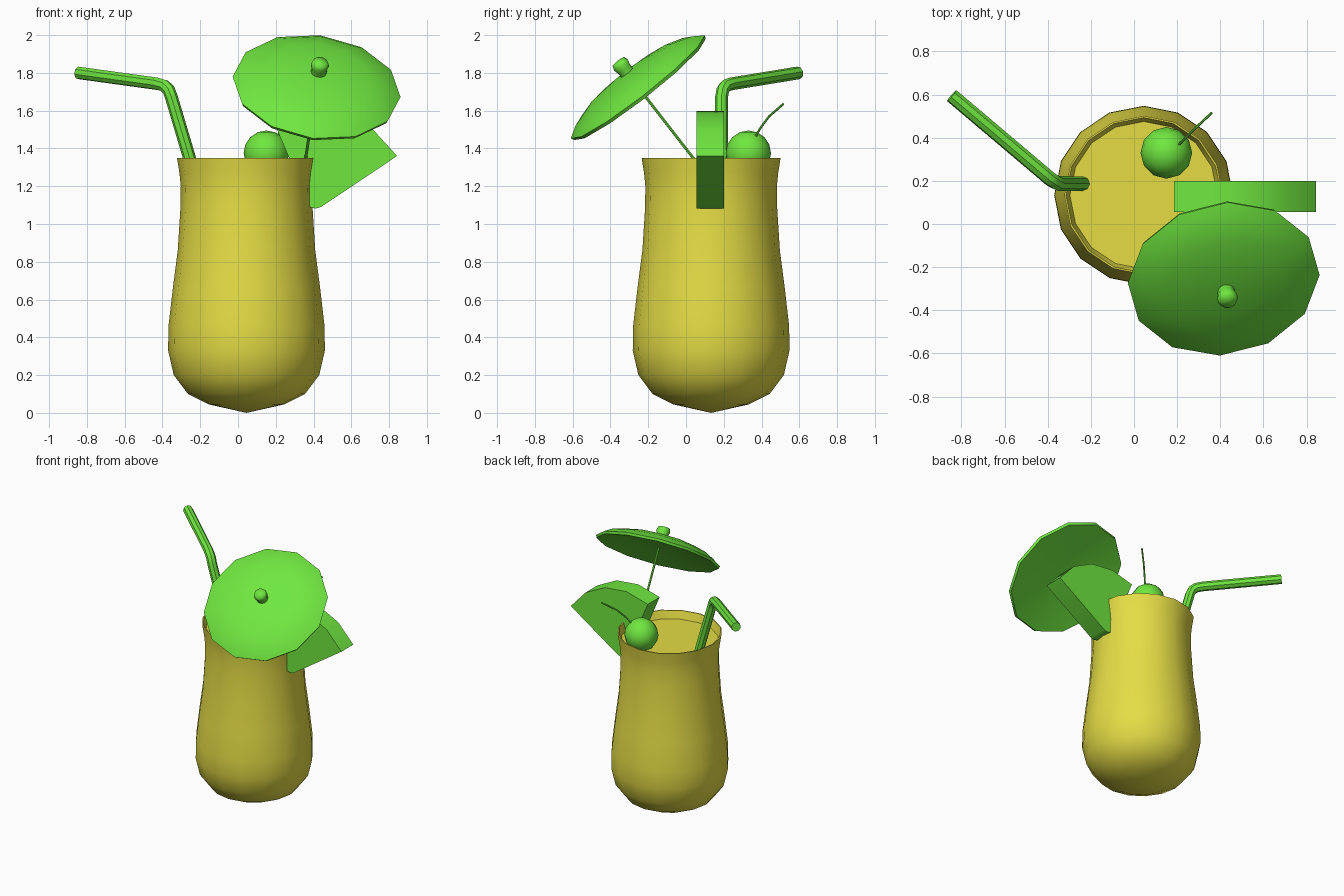
import bpy, math
from math import radians, cos, sin
from mathutils import Vector

if "Cube" in bpy.data.objects:
    bpy.data.objects.remove(bpy.data.objects["Cube"])


def material(name, rgb):
    m = bpy.data.materials.new(name)
    m.diffuse_color = (*rgb, 1)
    m.use_nodes = True
    m.node_tree.nodes["Principled BSDF"].inputs["Base Color"].default_value = m.diffuse_color
    return m


YELLOW = material("yellow", (0.78, 0.72, 0.06))
GREEN = material("green", (0.16, 0.80, 0.05))


def finish(ob, mat, angle=40):
    ob.data.materials.clear()
    ob.data.materials.append(mat)
    bpy.ops.object.select_all(action='DESELECT')
    ob.select_set(True)
    bpy.context.view_layer.objects.active = ob
    if ob.type == 'CURVE':
        bpy.ops.object.convert(target='MESH')
    bpy.ops.object.shade_smooth_by_angle(angle=radians(angle))
    return bpy.context.object


def add_mesh(name, verts, faces, mat, angle=40):
    me = bpy.data.meshes.new(name)
    me.from_pydata(verts, [], faces)
    ob = bpy.data.objects.new(name, me)
    bpy.context.collection.objects.link(ob)
    return finish(ob, mat, angle)


def lathe(name, profile, sides, origin, axis, mat, angle=40):
    """Revolve (radius, height) points that start and end on the axis."""
    rot = Vector((0, 0, 1)).rotation_difference(Vector(axis))
    place = lambda x, y, z: rot @ Vector((x, y, z)) + Vector(origin)
    rings = profile[1:-1]
    verts = [place(r * cos(math.tau * k / sides), r * sin(math.tau * k / sides), h)
             for r, h in rings for k in range(sides)]
    first, last = len(verts), len(verts) + 1
    verts += [place(0, 0, profile[0][1]), place(0, 0, profile[-1][1])]
    faces = []
    top = (len(rings) - 1) * sides
    for k in range(sides):
        n = (k + 1) % sides
        faces.append((first, n, k))
        for i in range(0, top, sides):
            faces.append((i + k, i + n, i + sides + n, i + sides + k))
        faces.append((top + k, top + n, last))
    return add_mesh(name, verts, faces, mat, angle)


def tube(name, points, radius, mat, res=2):
    cu = bpy.data.curves.new(name, 'CURVE')
    cu.dimensions = '3D'
    cu.bevel_depth = radius
    cu.bevel_resolution = res
    cu.use_fill_caps = True
    sp = cu.splines.new('POLY')
    sp.points.add(len(points) - 1)
    for p, co in zip(sp.points, points):
        p.co = (*co, 1)
    ob = bpy.data.objects.new(name, cu)
    bpy.context.collection.objects.link(ob)
    return finish(ob, mat)


# Glass with the drink surface just below its rim
glass = [(0, 0), (0.20, 0.045), (0.31, 0.10), (0.385, 0.20), (0.415, 0.33),
         (0.413, 0.46), (0.39, 0.66), (0.364, 0.86), (0.35, 1.08),
         (0.348, 1.20), (0.355, 1.27), (0.368, 1.35), (0.36, 1.35),
         (0.342, 1.29), (0, 1.29)]
lathe("glass", glass, 16, (0.045, 0.133, 0), (0, 0, 1), YELLOW)

# Bent drinking straw
tube("straw", [(-0.235, 0.187, 1.27), (-0.257, 0.187, 1.35), (-0.352, 0.188, 1.67),
               (-0.367, 0.195, 1.71), (-0.39, 0.21, 1.732), (-0.425, 0.24, 1.742),
               (-0.845, 0.595, 1.80)], 0.034, GREEN)

# Cherry and its curved stem
bpy.ops.mesh.primitive_uv_sphere_add(segments=12, ring_count=8, radius=0.12,
                                     location=(0.15, 0.33, 1.375))
cherry = bpy.context.object
cherry.name = "cherry"
finish(cherry, GREEN, 60)
tube("cherry_stem", [(0.20, 0.36, 1.45), (0.235, 0.395, 1.51), (0.28, 0.44, 1.57),
                     (0.36, 0.515, 1.635)], 0.006, GREEN, 1)

# Cocktail umbrella: canopy, knob and stick share one tilted axis
centre = Vector((0.415, -0.25, 1.72))
axis = Vector((0.12, -0.61, 0.785)).normalized()
canopy = [(0, 0.03), (0.22, 0.022), (0.44, -0.01), (0.448, 0.008),
          (0.39, 0.045), (0.28, 0.08), (0.14, 0.098), (0, 0.105)]
lathe("umbrella_canopy", canopy, 12, centre, axis, GREEN, 50)
knob = [(0, 0.09), (0.04, 0.09), (0.042, 0.13), (0.049, 0.155), (0.04, 0.178), (0, 0.185)]
lathe("umbrella_knob", knob, 10, centre, axis, GREEN, 60)
tube("umbrella_stick", [centre + axis * 0.1, centre - axis * 0.56], 0.008, GREEN, 1)

# Fruit wedge hooked over the rim: a pie sector extruded along y
outline = [(0.38, 1.09), (0.41, 1.082), (0.44, 1.09)]
outline += [(0.41 + 0.51 * cos(radians(a)), 1.09 + 0.51 * sin(radians(a)))
            for a in (32, 53, 74, 95, 116)]
n = len(outline)
verts = [(x, y, z) for y in (0.055, 0.2) for x, z in outline]
faces = [tuple(range(n)), tuple(reversed(range(n, 2 * n)))]
faces += [(i, i + n, (i + 1) % n + n, (i + 1) % n) for i in range(n)]
add_mesh("fruit_wedge", verts, faces, GREEN)
